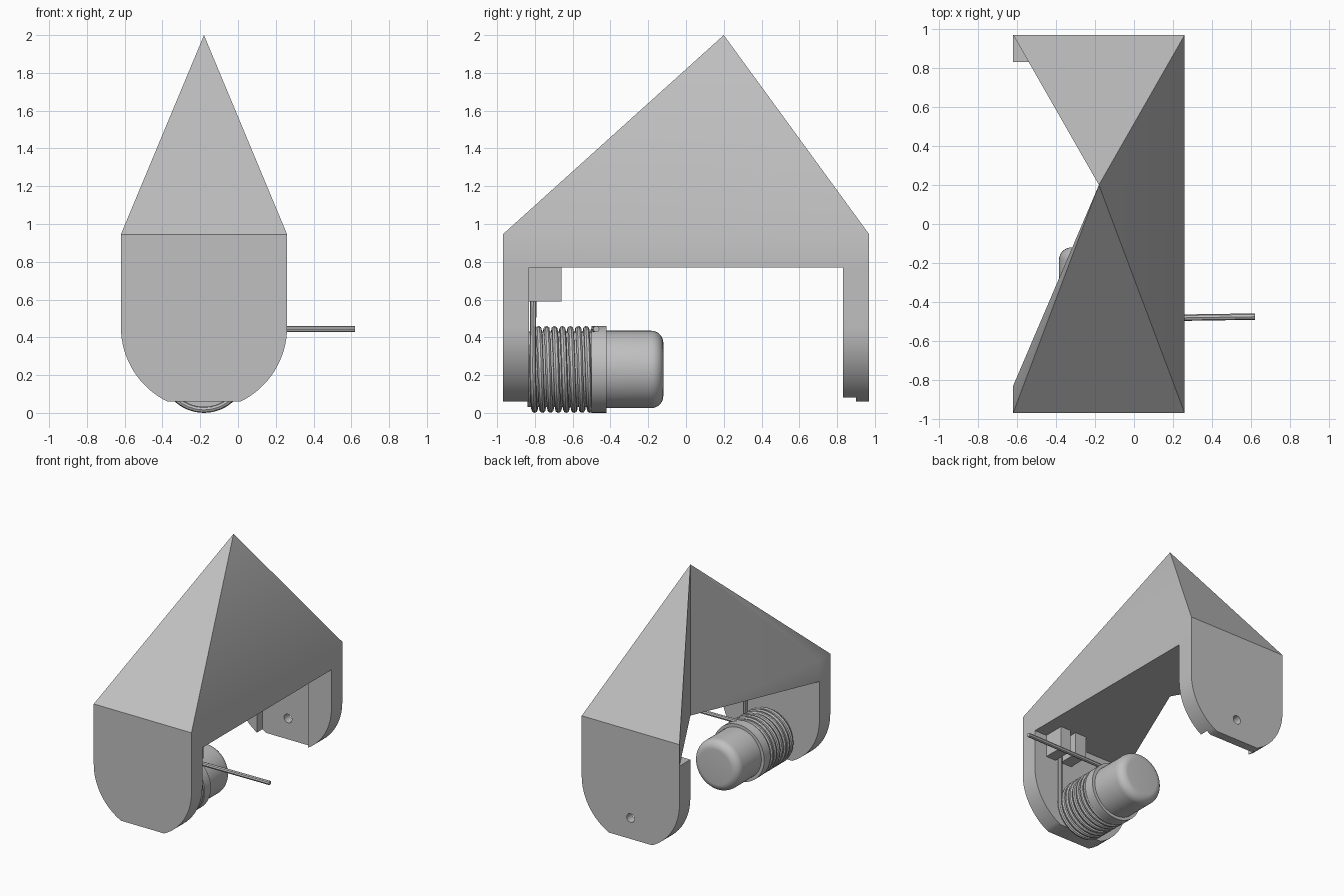
import bpy, bmesh
from math import sin, cos, pi, radians, sqrt
from mathutils import Vector

cube = bpy.data.objects.get("Cube")
if cube:
    bpy.data.objects.remove(cube)

grey = bpy.data.materials.new("plain grey")
grey.use_nodes = True
grey.diffuse_color = (0.53, 0.53, 0.53, 1)
grey.node_tree.nodes["Principled BSDF"].inputs["Base Color"].default_value = grey.diffuse_color

CX, HALF, LEN = -0.18, 0.44, 0.97     # centre line, half width, half length
INNER, SOFFIT, EAVE = 0.83, 0.77, 0.945
AXIS_Z = 0.23


def activate(ob):
    bpy.ops.object.select_all(action='DESELECT')
    ob.select_set(True)
    bpy.context.view_layer.objects.active = ob


def finish(name, bm, smooth=True):
    bmesh.ops.recalc_face_normals(bm, faces=bm.faces)
    mesh = bpy.data.meshes.new(name)
    bm.to_mesh(mesh)
    bm.free()
    mesh.materials.append(grey)
    ob = bpy.data.objects.new(name, mesh)
    bpy.context.collection.objects.link(ob)
    if smooth:
        activate(ob)
        bpy.ops.object.shade_smooth_by_angle(angle=radians(30))
    return ob


def box(name, lo, hi):
    bm = bmesh.new()
    bmesh.ops.create_cube(bm, size=1)
    lo, hi = Vector(lo), Vector(hi)
    for v in bm.verts:
        v.co = (lo + hi) / 2 + Vector(a * b for a, b in zip(v.co, hi - lo))
    return finish(name, bm, False)


def lathe(name, profile, steps=48):
    """Turn (radius, y) points about the motor axis."""
    bm = bmesh.new()
    pts = [bm.verts.new((CX + r, y, AXIS_Z)) for r, y in profile]
    edges = [bm.edges.new(p) for p in zip(pts, pts[1:])]
    bmesh.ops.spin(bm, geom=pts + edges, cent=(CX, 0, AXIS_Z), axis=(0, 1, 0),
                   angle=2 * pi, steps=steps)
    bmesh.ops.remove_doubles(bm, verts=bm.verts, dist=1e-4)
    return finish(name, bm)


def cut(ob, cutter):
    cutter.hide_render = True
    mod = ob.modifiers.new("cut", 'BOOLEAN')
    mod.operation, mod.object, mod.solver = 'DIFFERENCE', cutter, 'EXACT'
    activate(ob)
    bpy.ops.object.modifier_apply(modifier=mod.name)
    bpy.data.objects.remove(cutter)


# Peaked roof with a V-shaped notch reaching in to the apex
def roof():
    bm = bmesh.new()
    notch = (CX, 0.2)
    l, r = CX - HALF, CX + HALF
    plan = [(r, -LEN), (r, LEN), (l, LEN), notch, (l, -INNER), (l, -LEN)]
    apex = bm.verts.new((*notch, 2))
    low = [bm.verts.new((*p, SOFFIT)) for p in plan]
    high = [apex if p == notch else bm.verts.new((*p, EAVE)) for p in plan]
    bm.faces.new(low)
    for i in range(len(plan)):
        j = (i + 1) % len(plan)
        bm.faces.new((low[i], low[j], high[j], high[i]))
        if apex not in (high[i], high[j]):
            bm.faces.new((high[i], high[j], apex))
    return finish("roof", bm)


# End plates: straight sides, round lower end trimmed flat
def end_plate(name, y0, y1):
    centre, floor = 0.455, 0.06
    flat = sqrt(HALF ** 2 - (centre - floor) ** 2)
    end = math_angle(flat)
    right = [(HALF * cos(-end * k / 16), centre + HALF * sin(-end * k / 16)) for k in range(17)]
    outline = [(HALF, SOFFIT)] + right
    outline += [(-x, z) for x, z in reversed(outline)]
    bm = bmesh.new()
    face = bm.faces.new([bm.verts.new((CX + x, y0, z)) for x, z in outline])
    out = bmesh.ops.extrude_face_region(bm, geom=[face])["geom"]
    bmesh.ops.translate(bm, vec=(0, y1 - y0, 0),
                        verts=[g for g in out if isinstance(g, bmesh.types.BMVert)])
    return finish(name, bm)


def math_angle(x):
    return pi / 2 - Vector((sqrt(HALF ** 2 - x ** 2), x)).angle(Vector((1, 0)))


roof()
end_plate("front_plate", -LEN, -INNER)
back = end_plate("back_plate", INNER, LEN)

# Recess and pin hole in the back plate
cut(back, box("recess_cutter", (CX - 0.23, INNER - 0.1, -0.1), (CX + 0.23, 0.9, SOFFIT - 0.001)))
cut(back, lathe("pin_cutter", [(0, 0.7), (0.035, 0.7), (0.035, 1.1), (0, 1.1)], 24))
activate(back)
bpy.ops.object.shade_smooth_by_angle(angle=radians(30))

# Core, collar and round-edged cap
tip, cap_r, fillet = -0.12, 0.205, 0.065
corner = [(cap_r - fillet + fillet * cos(a), tip - fillet + fillet * sin(a))
          for a in [pi / 2 * k / 8 for k in range(9)]]
lathe("motor_core", [(0, -0.84), (0.2, -0.84), (0.2, -0.49), (0, -0.49)])
lathe("motor_collar", [(0, -0.5), (0.23, -0.5), (0.23, -0.42), (0, -0.42)])
lathe("motor_cap", [(0, -0.43), (cap_r, -0.43)] + corner + [(0, tip)])

# Torsion spring: upright leg, coil, and long side leg
turns, per_turn, coil_r, wire = 7.75, 32, 0.2135, 0.0165
start, stop = -0.812, -0.487
count = int(turns * per_turn)
path = [(CX + coil_r, start + 0.005, 0.74)]
for k in range(count + 1):
    a = -2 * pi * k / per_turn
    path.append((CX + coil_r * cos(a), start + (stop - start) * k / count,
                 AXIS_Z + coil_r * sin(a)))
path.append((0.62, -0.475, AXIS_Z + coil_r))
curve = bpy.data.curves.new("spring", 'CURVE')
curve.dimensions = '3D'
curve.bevel_depth, curve.bevel_resolution, curve.use_fill_caps = wire, 2, True
spline = curve.splines.new('POLY')
spline.points.add(len(path) - 1)
for p, co in zip(spline.points, path):
    p.co = (*co, 1)
curve.materials.append(grey)
spring = bpy.data.objects.new("spring", curve)
bpy.context.collection.objects.link(spring)
activate(spring)
bpy.ops.object.convert(target='MESH')
bpy.ops.object.shade_smooth_by_angle(angle=radians(40))

# Pair of lugs holding the upright spring leg
for name, x0, x1 in (("lug_left", 0.06, 0.15), ("lug_right", -0.09, 0.01)):
    box(name, (x0, -INNER - 0.01, 0.59), (x1, -0.66, SOFFIT + 0.01))
